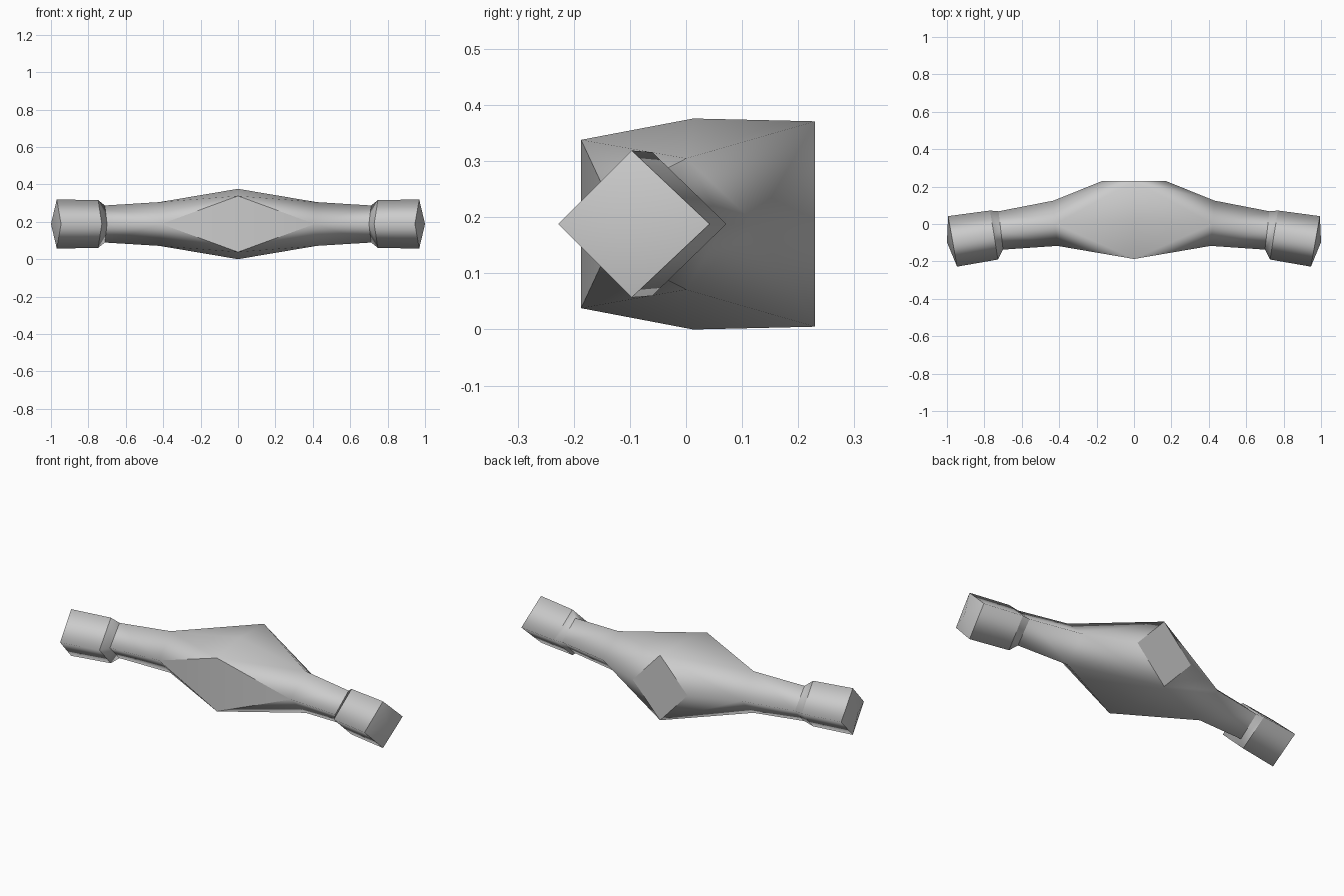
import bpy
import bmesh

cube = bpy.data.objects.get("Cube")
if cube:
    bpy.data.objects.remove(cube, do_unlink=True)

MID_Z = 0.188  # height of the horizontal symmetry plane

grey = bpy.data.materials.new("plain grey")
grey.use_nodes = True
grey.diffuse_color = (0.6, 0.6, 0.6, 1)
bsdf = next(n for n in grey.node_tree.nodes if n.type == 'BSDF_PRINCIPLED')
bsdf.inputs["Base Color"].default_value = grey.diffuse_color


def mirrored_shell(name, points, faces, creases, skip_merge=False):
    """Build the upper +x part from named corners, then mirror it in x and z."""
    bm = bmesh.new()
    v = {key: bm.verts.new(co) for key, co in points.items()}
    for corners in faces:
        bm.faces.new([v[c] for c in corners.split()]).smooth = True
    bmesh.ops.recalc_face_normals(bm, faces=bm.faces[:])
    # every face belongs to an upper half, so the net normal must rise
    if sum(f.normal.z * f.calc_area() for f in bm.faces) < 0:
        bmesh.ops.reverse_faces(bm, faces=bm.faces[:])
    for line in creases:
        path = line.split()
        for a, b in zip(path, path[1:]):
            edge = bm.edges.get((v[a], v[b]))
            if edge:
                edge.smooth = False
    mesh = bpy.data.meshes.new(name)
    bm.to_mesh(mesh)
    bm.free()
    mesh.materials.append(grey)
    obj = bpy.data.objects.new(name, mesh)
    obj.location.z = MID_Z
    bpy.context.collection.objects.link(obj)
    mod = obj.modifiers.new("Mirror", 'MIRROR')
    mod.use_axis = (True, False, True)
    mod.use_mirror_merge = True
    mod.merge_threshold = 0.001
    return obj


# Diamond-section collar shared by the end of the arm and the start of the cap
collar = {
    "collar_front": (0.70, -0.137, 0),
    "collar_top": (0.712, -0.035, 0.099),
    "collar_back": (0.724, 0.068, 0),
}

# Central housing with tapering arms
body = {
    "front_mid": (0, -0.187, 0), "front_top": (0, -0.187, 0.150),
    "crown": (0, 0.013, 0.188),
    "back_top": (0, 0.23, 0.183), "back_mid": (0, 0.23, 0),
    "back_side": (0.17, 0.23, 0),
    "arm_front": (0.41, -0.117, 0), "arm_top": (0.42, 0, 0.117),
    "arm_back": (0.43, 0.125, 0),
    **collar,
}
mirrored_shell("housing_and_arms", body, [
    "front_mid arm_front front_top",
    "front_top arm_front arm_top",
    "front_top arm_top crown",
    "crown arm_top back_top",
    "back_top arm_top arm_back back_side",
    "back_top back_side back_mid",
    "arm_front collar_front collar_top arm_top",
    "arm_top collar_top collar_back arm_back",
    "collar_front collar_back collar_top",
], [
    "front_top arm_front",
    "back_top back_side",
    "collar_front collar_top collar_back",
])

# Angled square caps at both ends
cap = {
    **collar,
    "rim_front": (0.728, -0.19, 0), "rim_top": (0.748, -0.06, 0.128),
    "rim_back": (0.77, 0.072, 0),
    "end_front": (0.946, -0.228, 0), "end_top": (0.969, -0.097, 0.131),
    "end_back": (0.994, 0.042, 0),
    "tip": (1.0, -0.097, 0),
}
mirrored_shell("end_caps", cap, [
    "collar_front collar_top collar_back",
    "collar_front rim_front rim_top collar_top",
    "collar_top rim_top rim_back collar_back",
    "rim_front end_front end_top rim_top",
    "rim_top end_top end_back rim_back",
    "end_front tip end_top",
    "end_top tip end_back",
], [
    "collar_front collar_top collar_back",
    "rim_front rim_top rim_back",
    "end_front end_top end_back",
])
